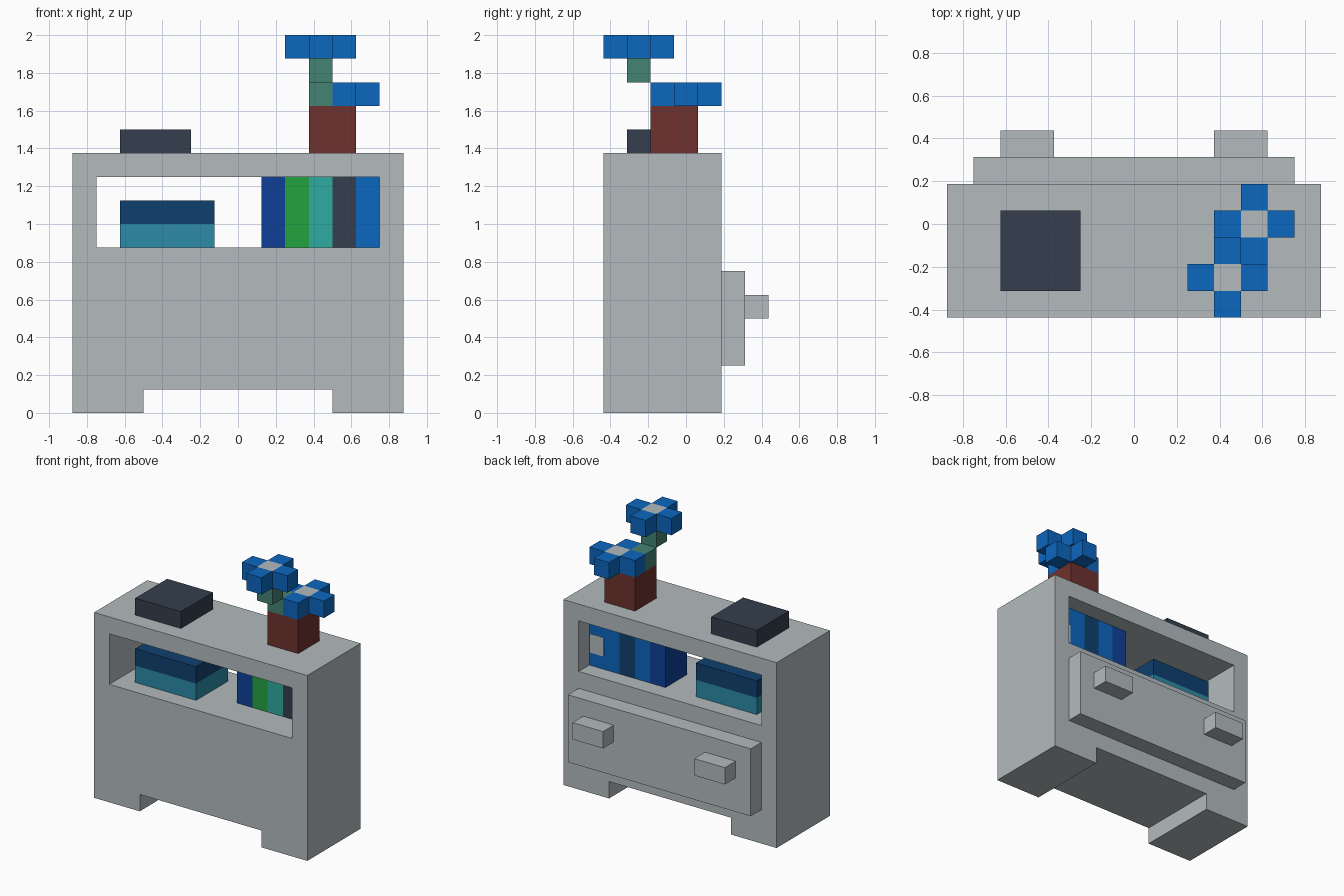
import bpy
import bmesh
from mathutils import Vector

if "Cube" in bpy.data.objects:
    bpy.data.objects.remove(bpy.data.objects["Cube"], do_unlink=True)

U = 0.125  # block size


def material(name, r, g, b):
    """Flat material from 8-bit sRGB values."""
    def linear(v):
        v /= 255
        return v / 12.92 if v <= 0.04045 else ((v + 0.055) / 1.055) ** 2.4
    colour = (linear(r), linear(g), linear(b), 1)
    mat = bpy.data.materials.new(name)
    mat.use_nodes = True
    mat.diffuse_color = colour
    mat.node_tree.nodes["Principled BSDF"].inputs["Base Color"].default_value = colour
    return mat


grey = material("pale grey", 179, 187, 190)
slate = material("slate", 52, 63, 77)
dark_blue = material("dark blue", 15, 64, 112)
sea_blue = material("sea blue", 44, 139, 168)
navy = material("royal navy", 14, 64, 152)
green = material("green", 34, 163, 64)
teal = material("teal", 46, 171, 160)
blue = material("bright blue", 12, 103, 192)
brown = material("red brown", 110, 50, 45)
stem_green = material("stem green", 68, 131, 115)


def box(name, low, high, mat, accent=None, direction=None):
    """Box between two corners; faces towards direction take the accent colour."""
    low, high = Vector(low), Vector(high)
    bm = bmesh.new()
    bmesh.ops.create_cube(bm, size=1)
    bmesh.ops.scale(bm, vec=high - low, verts=bm.verts)
    bm.normal_update()
    if accent:
        for face in bm.faces:
            face.material_index = int(face.normal.dot(Vector(direction)) > 0.5)
    mesh = bpy.data.meshes.new(name)
    bm.to_mesh(mesh)
    bm.free()
    mesh.materials.append(mat)
    if accent:
        mesh.materials.append(accent)
    obj = bpy.data.objects.new(name, mesh)
    obj.location = (low + high) / 2
    bpy.context.collection.objects.link(obj)
    return obj


def extruded_outline(name, loops, y_front, y_back, mat):
    """Solid from closed x-z loops, inner loops become openings."""
    curve = bpy.data.curves.new(name + "_outline", "CURVE")
    curve.dimensions = "2D"
    curve.fill_mode = "BOTH"
    curve.extrude = (y_back - y_front) / 2
    for loop in loops:
        spline = curve.splines.new("POLY")
        spline.points.add(len(loop) - 1)
        for point, (x, z) in zip(spline.points, loop):
            point.co = (x, z, 0, 1)
        spline.use_cyclic_u = True
    helper = bpy.data.objects.new(name + "_outline", curve)
    bpy.context.collection.objects.link(helper)
    bpy.context.view_layer.update()
    graph = bpy.context.evaluated_depsgraph_get()
    mesh = bpy.data.meshes.new_from_object(helper.evaluated_get(graph))
    bpy.data.objects.remove(helper, do_unlink=True)
    # Stand the outline upright, weld and fix the normals
    bm = bmesh.new()
    bm.from_mesh(mesh)
    for v in bm.verts:
        v.co = (v.co.x, (y_front + y_back) / 2 - v.co.z, v.co.y)
    bmesh.ops.remove_doubles(bm, verts=bm.verts, dist=0.0001)
    bmesh.ops.recalc_face_normals(bm, faces=bm.faces)
    for face in bm.faces:
        face.smooth = False
        face.material_index = 0
    bm.to_mesh(mesh)
    bm.free()
    mesh.materials.clear()
    mesh.materials.append(mat)
    obj = bpy.data.objects.new(name, mesh)
    bpy.context.collection.objects.link(obj)


# Cabinet with two broad feet and an open shelf through its depth
FRONT, BACK = -3.5 * U, 1.5 * U
SHELF, CEILING, TOP = 7 * U, 10 * U, 11 * U
right_half = [(4 * U, U), (4 * U, 0), (7 * U, 0), (7 * U, TOP)]
outline = right_half + [(-x, z) for x, z in reversed(right_half)]
opening = [(-6 * U, SHELF), (6 * U, SHELF), (6 * U, CEILING), (-6 * U, CEILING)]
extruded_outline("cabinet", [outline, opening], FRONT, BACK, grey)

# Drawer front and handles on the back side
box("drawer", (-6 * U, BACK, 2 * U), (6 * U, BACK + U, 6 * U), grey)
for side, x in (("left", 4 * U), ("right", -4 * U)):
    box(side + "_drawer_handle", (x - U, BACK + U, 4 * U),
        (x + U, BACK + 2 * U, 5 * U), grey)

# Lying books on the shelf and a slate box on top
for name, z, mat in (("lower_lying_book", SHELF, sea_blue),
                     ("upper_lying_book", SHELF + U, dark_blue)):
    box(name, (-5 * U, -2.5 * U, z), (-U, 0.5 * U, z + U), mat)
box("slate_box", (-5 * U, -2.5 * U, TOP), (-2 * U, 0.5 * U, TOP + U), slate)

# Standing books: spine colour, then the colour of the rear side
books = [(navy, navy), (green, blue), (teal, dark_blue), (slate, blue), (blue, blue)]
for i, (spine, rear) in enumerate(books):
    x = (i + 1) * U
    box(f"standing_book_{i + 1}", (x, -1.5 * U, SHELF), (x + U, 0.5 * U, CEILING),
        spine, rear, (0, 1, 0))
box("book_label", (5.05 * U, 0.5 * U, 0.97), (5.95 * U, 0.5 * U + 0.003, 1.11), grey)

# Flower pot with a stepped stem
box("flower_pot", (3 * U, -1.5 * U, TOP), (5 * U, 0.5 * U, TOP + 2 * U), brown)
box("lower_stem", (3 * U, -1.5 * U, TOP + 2 * U), (4 * U, -0.5 * U, TOP + 3 * U), stem_green)
box("upper_stem", (3 * U, -2.5 * U, TOP + 3 * U), (4 * U, -1.5 * U, TOP + 4 * U), stem_green)


def flower(name, x, y, z):
    """Cross of four petals around a pale centre."""
    corner, size = Vector((x, y, z)), Vector((U, U, U))
    box(name + "_centre", corner, corner + size, blue, grey, (0, 0, 1))
    for i, (dx, dy) in enumerate(((1, 0), (0, 1), (-1, 0), (0, -1))):
        start = corner + Vector((dx, dy, 0)) * U
        box(f"{name}_petal_{i + 1}", start, start + size, blue)


flower("upper_flower", 3 * U, -2.5 * U, TOP + 4 * U)
flower("lower_flower", 4 * U, -0.5 * U, TOP + 2 * U)
